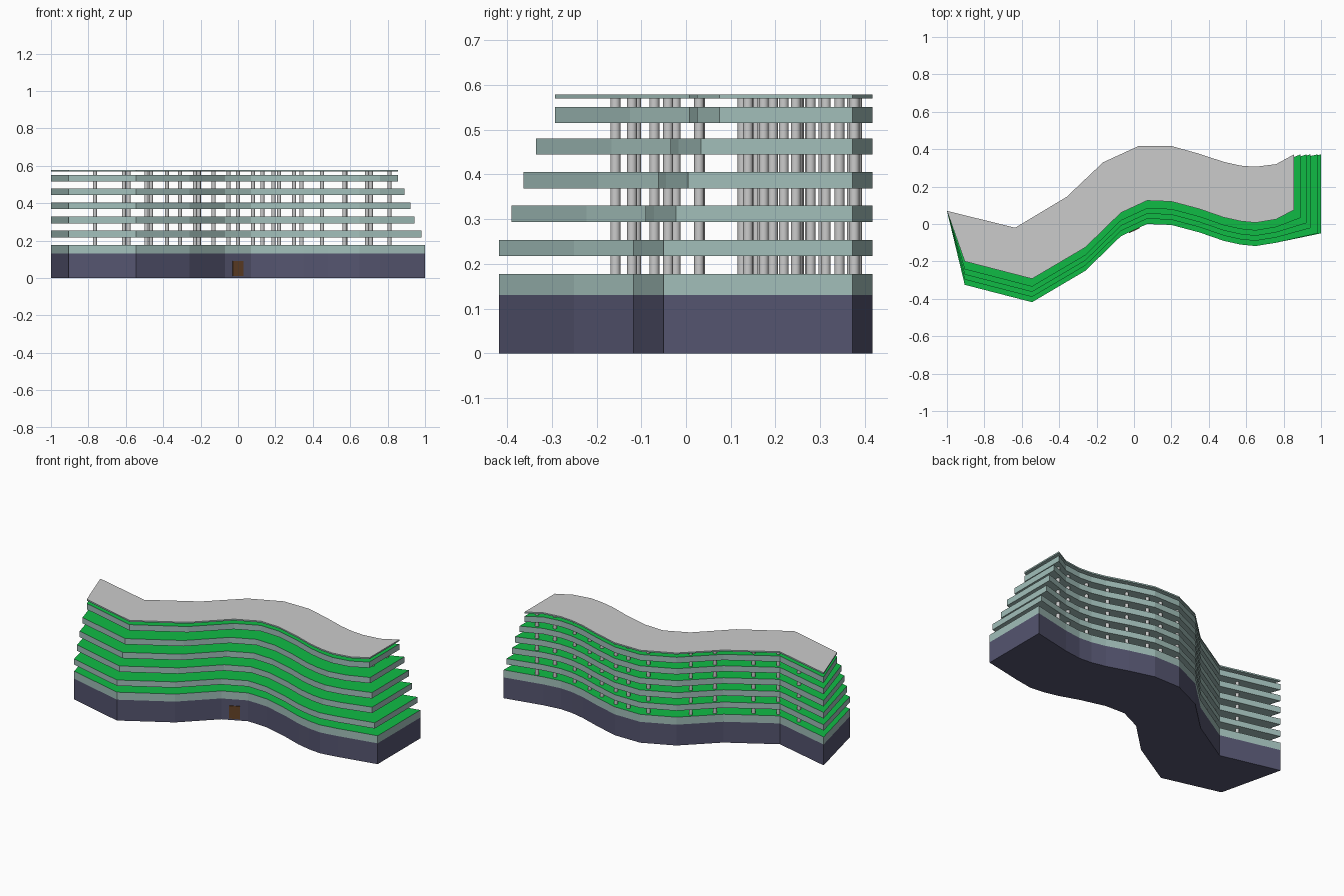
import bpy, bmesh, math

if "Cube" in bpy.data.objects:
    bpy.data.objects.remove(bpy.data.objects["Cube"])


def material(name, rgb):
    m = bpy.data.materials.new(name)
    m.diffuse_color = (*rgb, 1)
    m.use_nodes = True
    m.node_tree.nodes["Principled BSDF"].inputs["Base Color"].default_value = m.diffuse_color
    return m


NAVY = material("navy_wall", (0.09, 0.09, 0.16))
TEAL = material("teal_slab", (0.36, 0.52, 0.49))
GREEN = material("grass", (0.005, 0.5, 0.06))
BROWN = material("door_brown", (0.13, 0.055, 0.02))
GREY = material("roof_grey", (0.7, 0.7, 0.7))

# Wavy plan: front edge of the base and the shared back edge, left to right
FRONT = [(-0.905, -0.325), (-0.545, -0.418), (-0.26, -0.25), (-0.07, -0.065),
         (0.07, 0.0), (0.20, -0.005), (0.35, -0.045), (0.48, -0.09),
         (0.57, -0.11), (0.65, -0.118), (0.76, -0.1)]
BACK = [(-1, 0.07), (-0.635, -0.02), (-0.36, 0.145), (-0.165, 0.33),
        (0.025, 0.417), (0.20, 0.417), (0.35, 0.375), (0.48, 0.332),
        (0.57, 0.312), (0.65, 0.306), (0.76, 0.32)]


def plan(setback, right):
    front = [(x, y + setback) for x, y in FRONT] + [(right, -0.05 + setback)]
    return front + [(right, 0.372)] + BACK[::-1]


def slab(name, setback, right, z0, z1, side, top):
    """Extruded plan with its own top colour."""
    bm = bmesh.new()
    pts = plan(setback, right)
    low = [bm.verts.new((x, y, z0)) for x, y in pts]
    high = [bm.verts.new((x, y, z1)) for x, y in pts]
    bm.faces.new(low[::-1])
    bm.faces.new(high).material_index = 1
    n = len(pts)
    for i in range(n):
        j = (i + 1) % n
        bm.faces.new((low[i], low[j], high[j], high[i]))
    me = bpy.data.meshes.new(name)
    bm.to_mesh(me)
    bm.free()
    me.materials.append(side)
    me.materials.append(top)
    bpy.context.collection.objects.link(bpy.data.objects.new(name, me))


def edge_y(line, x):
    for (x0, y0), (x1, y1) in zip(line, line[1:]):
        if x0 <= x <= x1:
            return y0 + (y1 - y0) * (x - x0) / (x1 - x0)


# Ground storey and the planted deck above it
slab("ground_storey", 0, 1.0, 0, 0.13, NAVY, NAVY)
slab("deck", 0, 1.0, 0.13, 0.177, TEAL, GREEN)

# Terraces stepping back as they rise
levels = [(0, 0.98, 0.217, 0.253), (0.028, 0.943, 0.293, 0.330),
          (0.055, 0.922, 0.368, 0.405), (0.083, 0.89, 0.444, 0.480),
          (0.125, 0.855, 0.515, 0.551)]
for i, (setback, right, z0, z1) in enumerate(levels):
    slab(f"terrace_{i + 1}", setback, right, z0, z1, TEAL, GREEN)
slab("roof", 0.125, 0.855, 0.569, 0.578, TEAL, GREY)

# Two rows of columns following the curves
front_x = [-0.765, -0.585, -0.465, -0.38, -0.23, -0.13, -0.05, 0.08,
           0.19, 0.30, 0.45, 0.57, 0.69, 0.81]
back_x = [-0.765, -0.61, -0.49, -0.31, -0.21, 0.0, 0.13, 0.22, 0.34,
          0.45, 0.575, 0.71, 0.81]
front_line = FRONT + [(0.855, -0.055)]
back_line = BACK + [(0.855, 0.372)]
spots = [(x, edge_y(front_line, x) + 0.25) for x in front_x]
spots += [(x, edge_y(back_line, x) - 0.035) for x in back_x]
for i, (x, y) in enumerate(spots):
    bpy.ops.mesh.primitive_cylinder_add(vertices=16, radius=0.011, depth=0.395,
                                        location=(x, y, 0.3735))
    bpy.context.object.name = f"column_{i + 1}"
    bpy.ops.object.shade_smooth_by_angle()

# Entrance door lying against the slanted front wall
bpy.ops.mesh.primitive_cube_add(size=1, location=(0, -0.0325, 0.05),
                                rotation=(0, 0, math.atan2(0.065, 0.14)))
door = bpy.context.object
door.name = "entrance_door"
door.scale = (0.062, 0.008, 0.08)
door.data.materials.append(BROWN)
